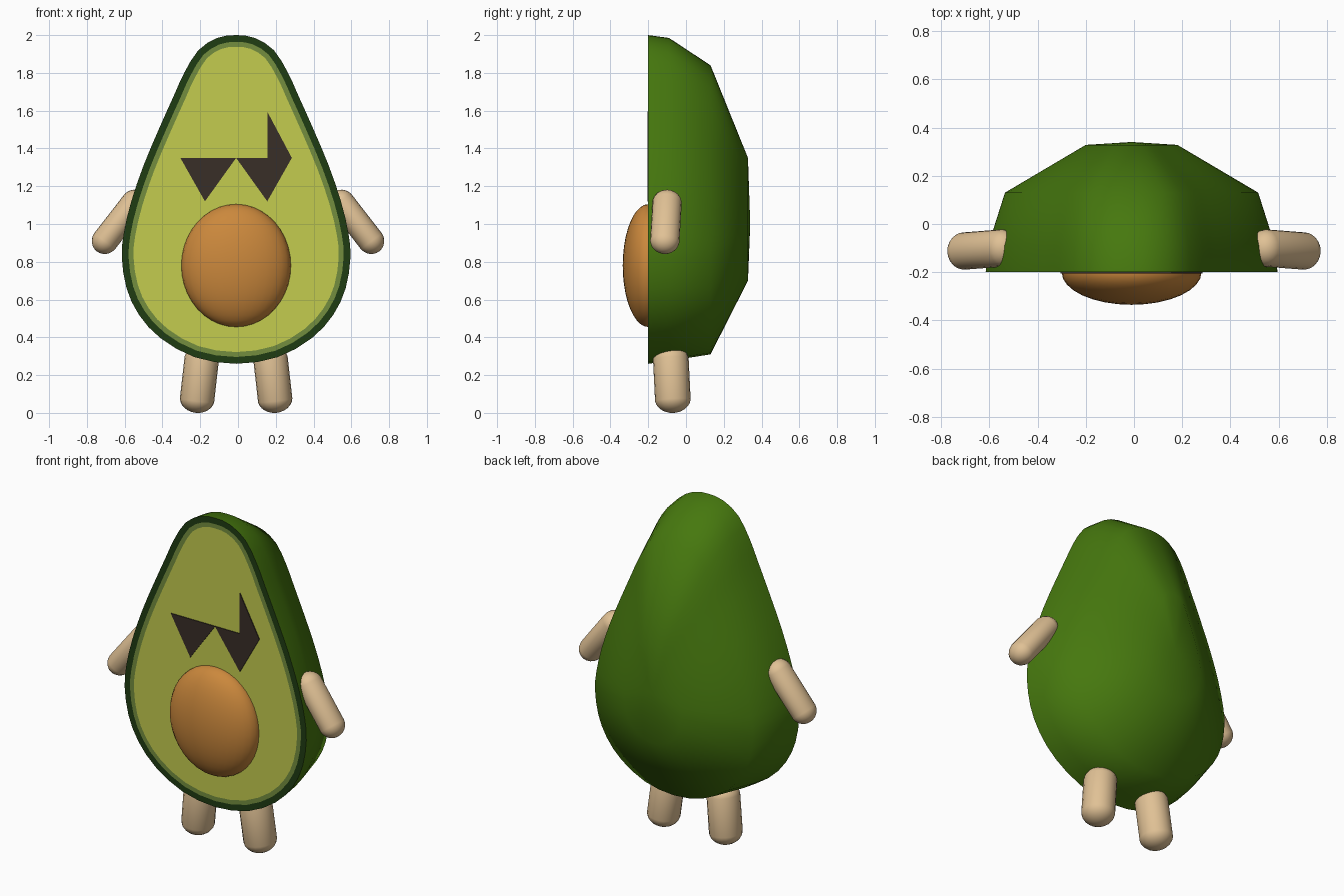
import bpy, bmesh, math
from mathutils import Vector, Matrix

cube = bpy.data.objects.get("Cube")
if cube:
    bpy.data.objects.remove(cube, do_unlink=True)

CX = -0.01      # body centre line
FRONT = -0.2    # cut face


def material(name, r, g, b):
    lin = [((c / 255 + 0.055) / 1.055) ** 2.4 if c > 10 else c / 3294 for c in (r, g, b)]
    m = bpy.data.materials.new(name)
    m.use_nodes = True
    m.diffuse_color = (*lin, 1)
    m.node_tree.nodes["Principled BSDF"].inputs["Base Color"].default_value = (*lin, 1)
    return m


SKIN = material("skin green", 70, 120, 14)
RIM = material("dark rim green", 31, 60, 18)
RING = material("pale ring green", 116, 141, 62)
FLESH = material("flesh yellow green", 195, 204, 79)
PIT = material("pit brown", 203, 136, 60)
FACE = material("face dark brown", 56, 46, 39)
LIMB = material("limb tan", 224, 193, 149)


def finish(name, bm, mats, angle=60):
    bmesh.ops.recalc_face_normals(bm, faces=bm.faces[:])
    mesh = bpy.data.meshes.new(name)
    bm.to_mesh(mesh)
    bm.free()
    for m in mats:
        mesh.materials.append(m)
    ob = bpy.data.objects.new(name, mesh)
    bpy.context.collection.objects.link(ob)
    bpy.ops.object.select_all(action='DESELECT')
    ob.select_set(True)
    bpy.context.view_layer.objects.active = ob
    bpy.ops.object.shade_smooth_by_angle(angle=math.radians(angle))
    return ob


# Pear outline: half profile (half width, height), mirrored and softened
HALF = [(0, 2.0), (0.1, 1.985), (0.2, 1.92), (0.275, 1.8), (0.325, 1.69),
        (0.41, 1.5), (0.49, 1.31), (0.555, 1.12), (0.595, 0.95), (0.605, 0.82),
        (0.58, 0.66), (0.515, 0.52), (0.4, 0.395), (0.22, 0.295), (0, 0.26)]
loop = HALF + [(-x, z) for x, z in HALF[-2:0:-1]]
loop = [Vector(p) for p in loop]
outline = []
for i, p in enumerate(loop):
    a, q, b = loop[i - 1], loop[(i + 1) % len(loop)], loop[(i + 2) % len(loop)]
    outline += [p, (9 * (p + q) - a - b) / 16]
N = len(outline)


def inset(d):
    pts = []
    for i, p in enumerate(outline):
        t = (outline[(i + 1) % N] - outline[i - 1]).normalized()
        pts.append(p + d * Vector((t.y, -t.x)))
    # keep the offset on the inner side
    if max(p.x for p in pts) > 0.605:
        return inset(-d)
    return pts


def fitted(width, low, high):
    return [Vector((p.x * width / 0.605, low + (p.y - 0.26) * (high - low) / 1.74))
            for p in outline]


# Body: rings from the flesh, over the rim, to the rounded back
bm = bmesh.new()
rings = [(FRONT, inset(0.062), None), (FRONT, inset(0.036), 2), (FRONT, outline, 1),
         (-0.09, fitted(0.595, 0.275, 1.985), 0),
         (0.13, fitted(0.525, 0.31, 1.84), 0),
         (0.328, fitted(0.19, 0.70, 1.35), 0)]
previous = None
for y, pts, slot in rings:
    verts = [bm.verts.new((CX + p.x, y, p.y)) for p in pts]
    if previous is None:
        bm.faces.new(verts).material_index = 3
    else:
        for i in range(N):
            j = (i + 1) % N
            f = bm.faces.new((previous[i], previous[j], verts[j], verts[i]))
            f.material_index = slot
    previous = verts
tip = bm.verts.new((CX, 0.34, 1.0))
for i in range(N):
    bm.faces.new((previous[i], previous[(i + 1) % N], tip))
finish("body", bm, [SKIN, RIM, RING, FLESH])

# Pit
bm = bmesh.new()
bmesh.ops.create_uvsphere(bm, u_segments=32, v_segments=20, radius=1)
bmesh.ops.scale(bm, vec=(0.29, 0.135, 0.325), verts=bm.verts)
bmesh.ops.translate(bm, vec=(CX, FRONT, 0.78), verts=bm.verts)
finish("pit", bm, [PIT])


# Eyes: thin plates on the flesh
def plate(name, pts):
    bm = bmesh.new()
    f = bm.faces.new([bm.verts.new((x, FRONT + 0.002, z)) for x, z in pts])
    out = bmesh.ops.extrude_face_region(bm, geom=[f])
    moved = [v for v in out["geom"] if isinstance(v, bmesh.types.BMVert)]
    bmesh.ops.translate(bm, vec=(0, -0.007, 0), verts=moved)
    finish(name, bm, [FACE], 30)


plate("right_eye", [(-0.305, 1.35), (-0.01, 1.35), (-0.175, 1.12)])
plate("left_eye", [(-0.01, 1.35), (0.155, 1.35), (0.155, 1.595), (0.285, 1.35), (0.155, 1.12)])


# Limbs: capsules between two cap centres
def capsule(name, start, end, rx, ry, cap):
    start, end = Vector(start), Vector(end)
    axis = start - end
    bm = bmesh.new()
    bmesh.ops.create_uvsphere(bm, u_segments=20, v_segments=13, radius=1)
    bmesh.ops.scale(bm, vec=(rx, ry, cap), verts=bm.verts)
    for v in bm.verts:
        v.co.z += math.copysign(axis.length / 2, v.co.z)
    turn = Vector((0, 0, 1)).rotation_difference(axis).to_matrix().to_4x4()
    bm.transform(Matrix.Translation((start + end) / 2) @ turn)
    finish(name, bm, [LIMB])


for side, s in (("left", 1), ("right", -1)):
    capsule(side + "_arm", (s * 0.55, -0.1, 1.11), (s * 0.703, -0.112, 0.913), 0.07, 0.078, 0.073)
    capsule(side + "_leg", (CX + s * 0.183, -0.08, 0.28), (CX + s * 0.206, -0.07, 0.075),
            0.092, 0.095, 0.075)
